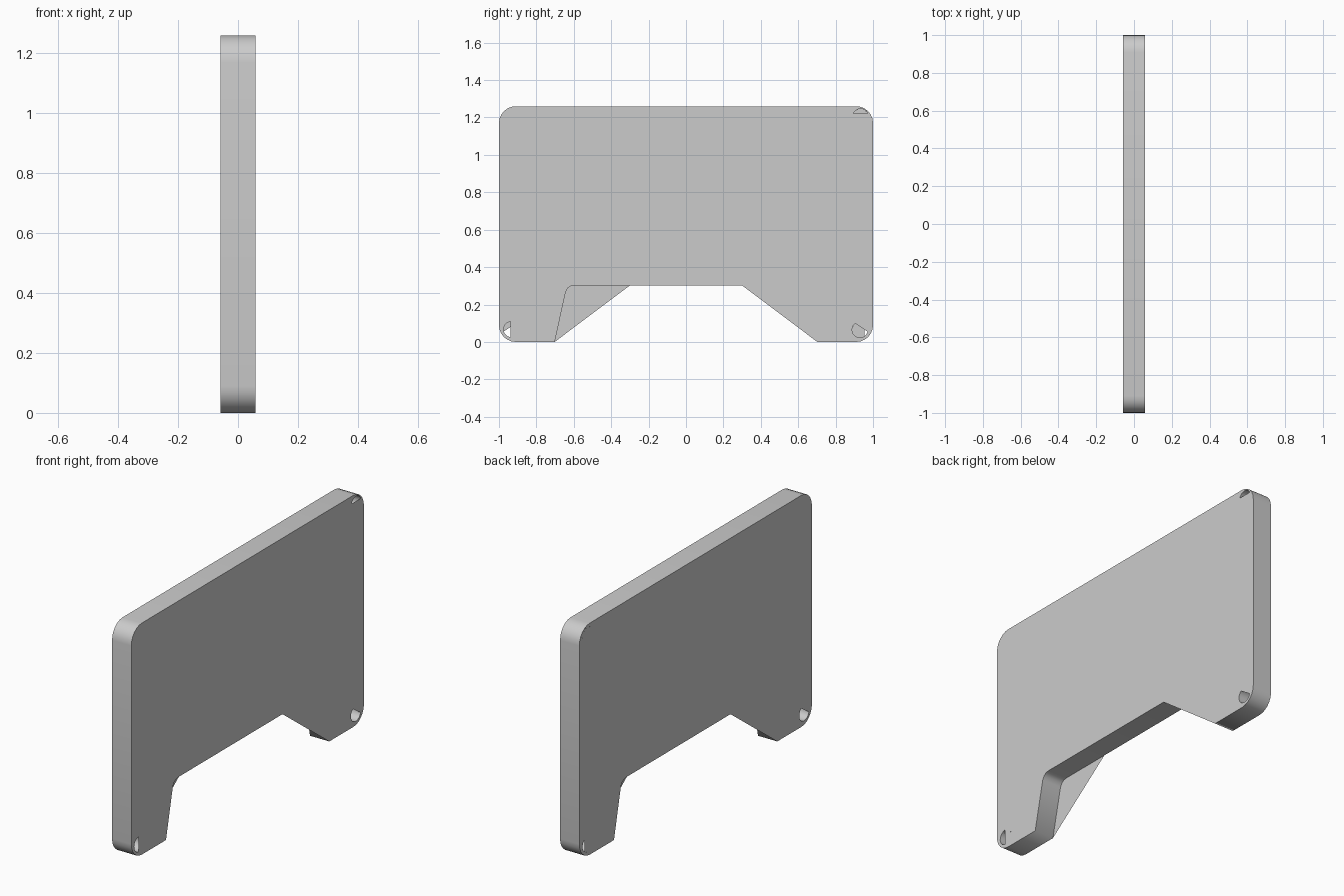
import bpy
from math import cos, sin, acos, pi, radians

if "Cube" in bpy.data.objects:
    bpy.data.objects.remove(bpy.data.objects["Cube"])

T = 0.058          # half thickness
H = 1.26           # height
R = 0.09           # outer corner radius
HOLE_R = 0.042


def arc(cy, cz, r, a0, a1, n):
    return [(cy + r * cos(radians(a0 + (a1 - a0) * i / n)),
             cz + r * sin(radians(a0 + (a1 - a0) * i / n))) for i in range(n + 1)]


# Outline in (y, z): right half from bottom notch to top, then mirrored
notch = [(0.597, 0.302), (0.616, 0.299), (0.632, 0.288), (0.643, 0.268), (0.702, 0)]
half = notch + arc(1 - R, R, R, -90, 0, 6) + arc(1 - R, H - R, R, 0, 90, 6)
outline = half + [(-y, z) for y, z in reversed(half)]

# Screw hole centres
low_l, low_r, top_r = (-0.933, 0.067), (0.93, 0.065), (0.933, 1.205)
holes = [arc(*c, HOLE_R, 0, 345, 23) for c in (low_l, low_r, top_r)]

# Panel: filled curve with holes, extruded both ways
curve = bpy.data.curves.new("panel_profile", 'CURVE')
curve.dimensions = '2D'
curve.fill_mode = 'BOTH'
curve.extrude = T
for pts in [outline] + holes:
    s = curve.splines.new('POLY')
    s.points.add(len(pts) - 1)
    for p, (y, z) in zip(s.points, pts):
        p.co = (y, z, 0, 1)
    s.use_cyclic_u = True
panel = bpy.data.objects.new("panel", curve)
panel.rotation_euler = (pi / 2, 0, pi / 2)
bpy.context.collection.objects.link(panel)
bpy.context.view_layer.objects.active = panel
panel.select_set(True)
bpy.ops.object.convert(target='MESH')


def sheet(name, pts, side):
    """Thin skin lying in the panel face on the +x or -x side."""
    if side < 0:
        pts = list(reversed(pts))
    me = bpy.data.meshes.new(name)
    me.from_pydata([(side * T, y, z) for y, z in pts], [], [list(range(len(pts)))])
    ob = bpy.data.objects.new(name, me)
    bpy.context.collection.objects.link(ob)


# Triangular webs across one notch corner on each face
web = [(0.3, 0.302)] + notch[::-1]
sheet("notch_web_right", web[:1] + web[1:], 1)
sheet("notch_web_left", [(-y, z) for y, z in reversed(web)], -1)

# Hole covers: leave a D-shaped opening (direction in degrees, chord offset)
covers = [(low_l, 180, 0.006, 1), (low_r, 236, -0.014, 1), (top_r, 90, 0.015, 1),
          (low_l, 304, -0.014, -1), (low_r, 0, 0.025, -1), (top_r, 90, 0.0419, -1)]
for c, a, d, side in covers:
    w = acos(d / HOLE_R) * 180 / pi
    sheet("hole_cover", arc(*c, HOLE_R, a + w, a + 360 - w, 20), side)
